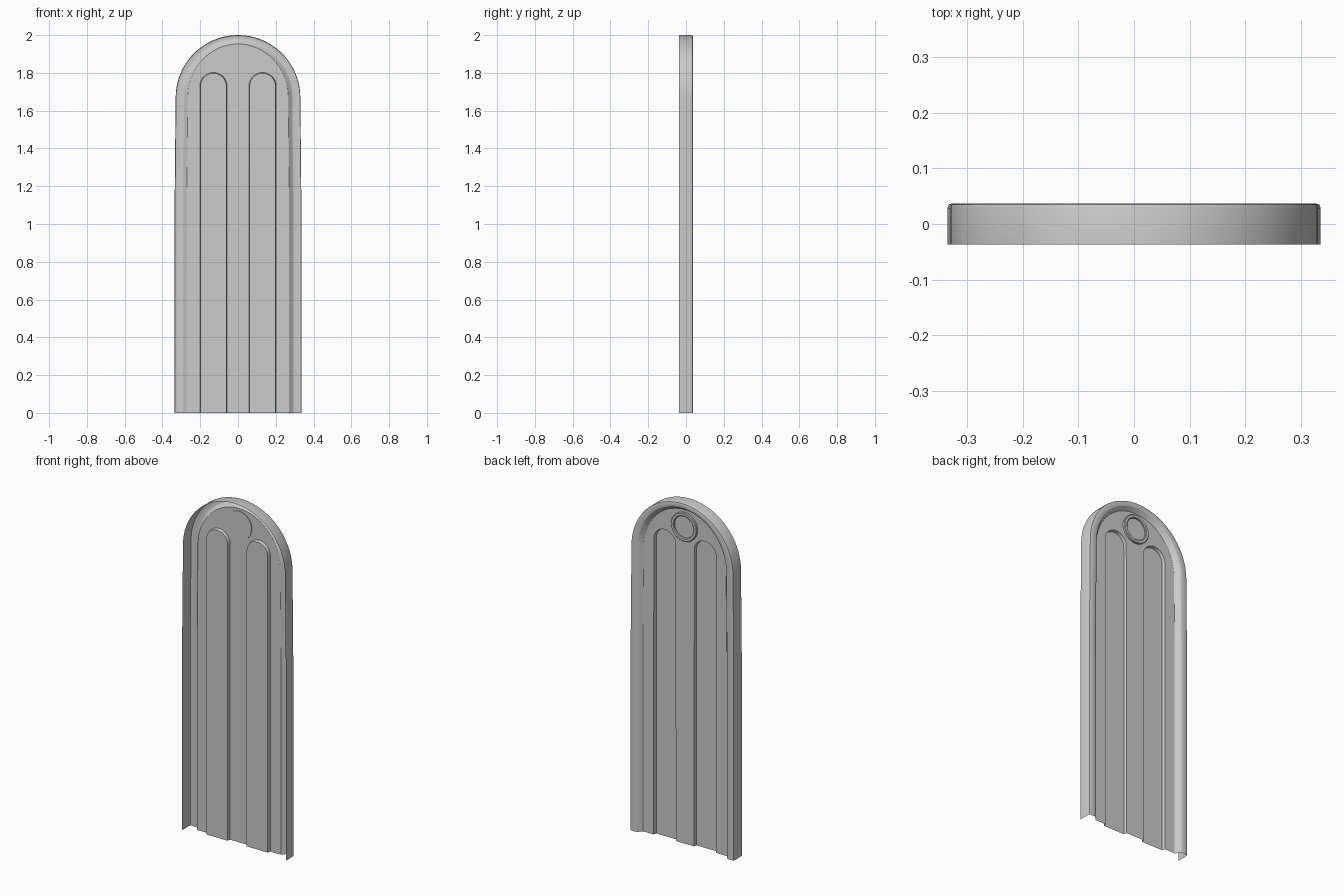
import bpy
import bmesh
from math import pi, sin, cos, radians
from mathutils import Vector

cube = bpy.data.objects.get("Cube")
if cube:
    bpy.data.objects.remove(cube, do_unlink=True)

PANEL_Y = 0.01
RIB_Y = -0.008
STEPS = 40


def arch(half, top, spring, y, cx=0.0, taper=0.0):
    """Open arch running from the left foot, over the crown, to the right foot."""
    pts = [(cx - half, 0), (cx - half, spring * 0.7)]
    for i in range(STEPS + 1):
        a = pi * (1 - i / STEPS)
        pts.append((cx + (half - taper) * cos(a), spring + (top - spring) * sin(a)))
    pts += [(cx + half, spring * 0.7), (cx + half, 0)]
    return [Vector((x, y, z)) for x, z in pts]


def finish(name, bm):
    mesh = bpy.data.meshes.new(name)
    bm.to_mesh(mesh)
    bm.free()
    obj = bpy.data.objects.new(name, mesh)
    bpy.context.collection.objects.link(obj)
    bpy.ops.object.select_all(action='DESELECT')
    obj.select_set(True)
    bpy.context.view_layer.objects.active = obj
    bpy.ops.object.shade_smooth_by_angle(angle=radians(35))
    return obj


def skin(bm, loops):
    """Bridge successive arches with quads and return their vertex rows."""
    rows = [[bm.verts.new(p) for p in loop] for loop in loops]
    for r, s in zip(rows, rows[1:]):
        for i in range(len(r) - 1):
            bm.faces.new((r[i], r[i + 1], s[i + 1], s[i]))
    return rows


def rib_arch(cx, inset, y):
    return arch(0.072 - inset, 1.802 - inset, 1.73, y, cx)


# Outer wall, rounded back rim and inner step: half width, crown height, depth
section = [(0.335, 2.0, -0.037), (0.335, 2.0, 0.029), (0.333, 1.998, 0.035),
           (0.327, 1.993, 0.037), (0.296, 1.974, 0.037), (0.289, 1.969, 0.034),
           (0.275, 1.957, 0.013), (0.27, 1.953, PANEL_Y)]
bm = bmesh.new()
skin(bm, [arch(w, top, 1.67, y, taper=0.005) for w, top, y in section])
finish("rim", bm)

# Thin panel with openings for the two ribs
bm = bmesh.new()
w, top, y = section[-1]
outline = arch(w, top, 1.67, y, taper=0.005)
for cx in (0.13, -0.13):
    outline += reversed(rib_arch(cx, 0, PANEL_Y))
face = bm.faces.new([bm.verts.new(p) for p in outline])
bmesh.ops.triangulate(bm, faces=[face])
finish("panel", bm)

# Pressed ribs, standing forward of the panel
for side, cx in (("left", 0.13), ("right", -0.13)):
    bm = bmesh.new()
    rows = skin(bm, [rib_arch(cx, 0, PANEL_Y), rib_arch(cx, 0.004, RIB_Y)])
    bm.faces.new(rows[-1])
    finish(side + "_rib", bm)

# Round boss with a raised ring on the back
profile = [(0, 0.006), (0.083, 0.006), (0.083, 0.02), (0.08, 0.023),
           (0.067, 0.023), (0.063, 0.02), (0.063, 0.013), (0, 0.013)]
bm = bmesh.new()
verts = [bm.verts.new((r, y, 1.855)) for r, y in profile]
edges = [bm.edges.new(pair) for pair in zip(verts, verts[1:])]
bmesh.ops.spin(bm, geom=verts + edges, cent=(0, 0, 1.855), axis=(0, 1, 0),
               angle=2 * pi, steps=48)
bmesh.ops.remove_doubles(bm, verts=bm.verts, dist=0.0002)
bmesh.ops.recalc_face_normals(bm, faces=bm.faces)
finish("boss", bm)
